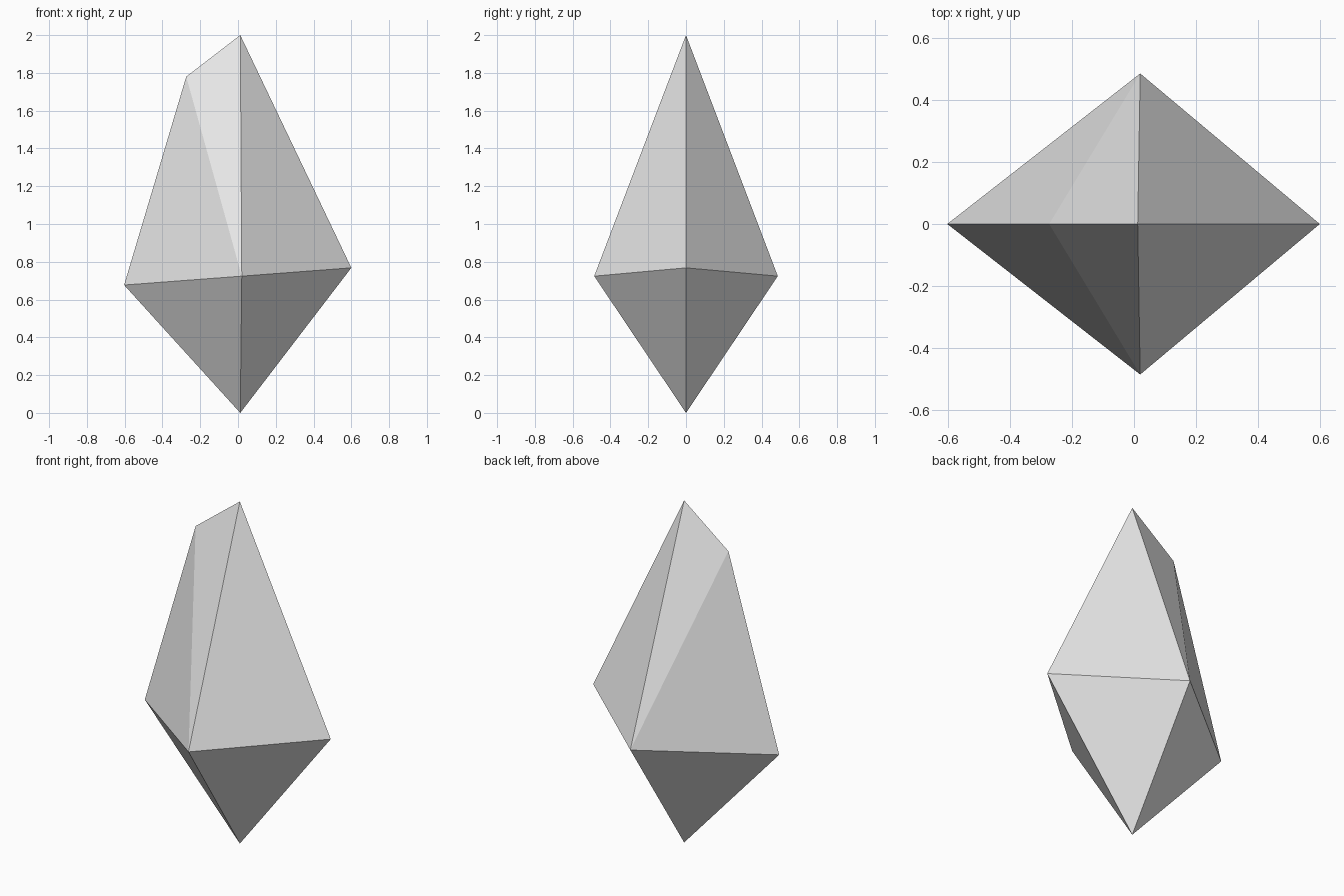
import bpy
import bmesh

# Remove the default cube
cube = bpy.data.objects.get("Cube")
if cube:
    bpy.data.objects.remove(cube, do_unlink=True)

# Plain grey stone
stone = bpy.data.materials.new("light_grey_stone")
stone.use_nodes = True
colour = (0.8, 0.8, 0.8, 1.0)
stone.diffuse_color = colour
stone.node_tree.nodes["Principled BSDF"].inputs["Base Color"].default_value = colour

# Side outline of the crystal in the x-z plane
outline = {
    "top": (0.012, 2.0),
    "shoulder": (-0.274, 1.78),
    "left_corner": (-0.603, 0.677),
    "right_corner": (0.6, 0.768),
    "bottom": (0.012, 0.0),
}
half_depth = 0.486

bm = bmesh.new()
for x, z in outline.values():
    bm.verts.new((x, 0, z))

# Mirrored front and back corners of the girdle
for side in (-1, 1):
    bm.verts.new((0.02, side * half_depth, 0.724))

# Flat facets wrap the corner points
bmesh.ops.convex_hull(bm, input=list(bm.verts))
bmesh.ops.recalc_face_normals(bm, faces=list(bm.faces))
for face in bm.faces:
    face.smooth = False

mesh = bpy.data.meshes.new("crystal_shard")
bm.to_mesh(mesh)
bm.free()
mesh.materials.append(stone)
crystal = bpy.data.objects.new("crystal_shard", mesh)
bpy.context.collection.objects.link(crystal)
